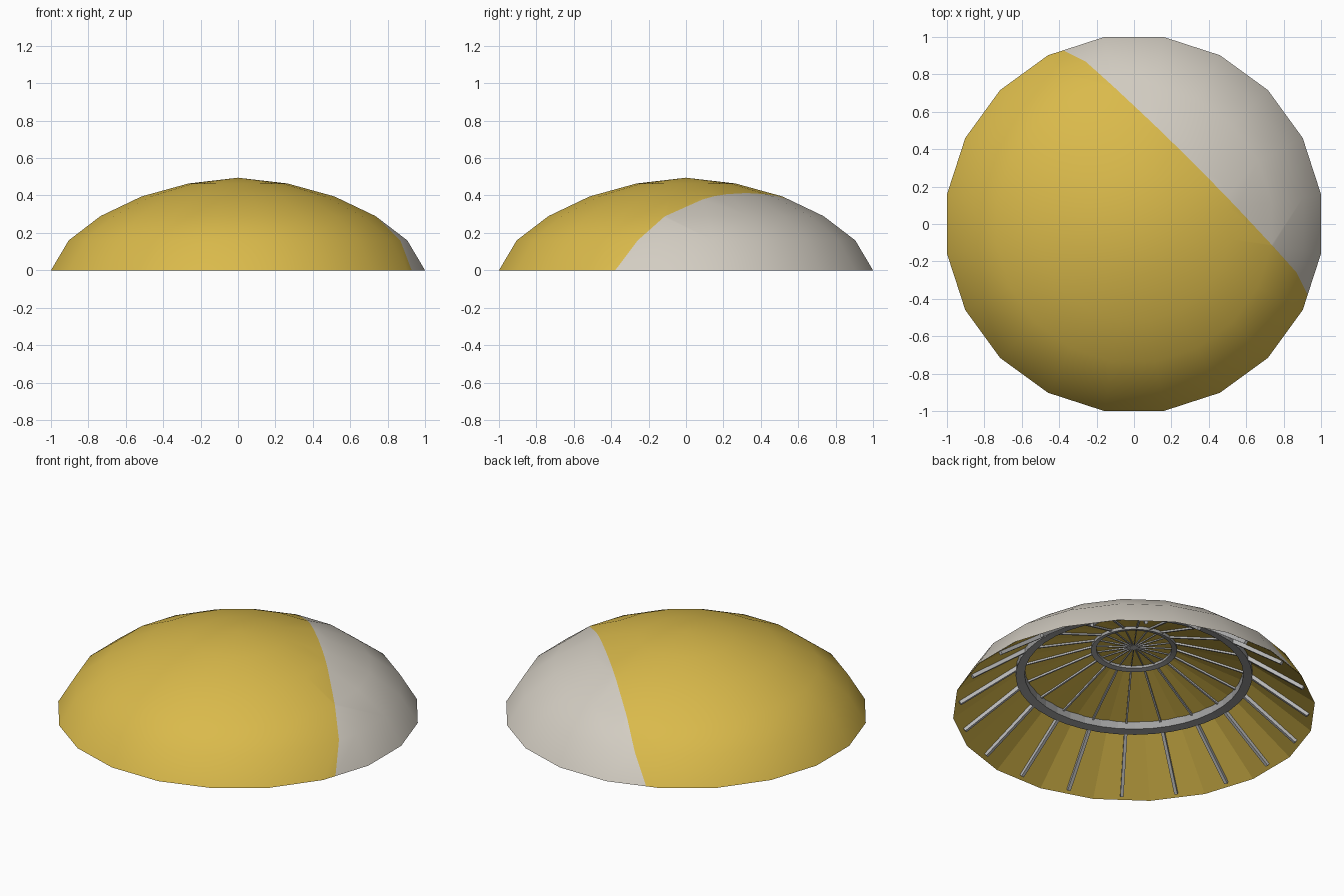
import bpy, bmesh, math
from mathutils import Vector, Matrix

if "Cube" in bpy.data.objects:
    bpy.data.objects.remove(bpy.data.objects["Cube"])

SIDES = 20
C9 = math.cos(math.pi / SIDES)


def material(name, rgb):
    m = bpy.data.materials.new(name)
    m.diffuse_color = (*rgb, 1)
    m.use_nodes = True
    m.node_tree.nodes["Principled BSDF"].inputs["Base Color"].default_value = m.diffuse_color
    return m


yellow = material("golden yellow", (0.70, 0.49, 0.07))
white = material("warm pale grey", (0.65, 0.61, 0.54))
steel = material("steel grey", (0.48, 0.48, 0.48))
ring_grey = material("ring grey", (0.36, 0.36, 0.36))


def finish(bm, name, mats, angle):
    me = bpy.data.meshes.new(name)
    bm.to_mesh(me)
    bm.free()
    ob = bpy.data.objects.new(name, me)
    bpy.context.collection.objects.link(ob)
    for m in mats:
        me.materials.append(m)
    if angle:
        bpy.context.view_layer.objects.active = ob
        ob.select_set(True)
        bpy.ops.object.shade_smooth_by_angle(angle=math.radians(angle))
        ob.select_set(False)
    return ob


def lathe(bm, prof, sides, closed=False):
    rings = []
    for r, z in prof:
        n = 1 if r == 0 else sides
        rings.append([bm.verts.new((r * math.cos((k + .5) * math.tau / sides),
                                    r * math.sin((k + .5) * math.tau / sides), z))
                      for k in range(n)])
    pairs = list(zip(rings, rings[1:])) + ([(rings[-1], rings[0])] if closed else [])
    for a, b in pairs:
        for k in range(sides):
            j = (k + 1) % sides
            if len(b) == 1:
                bm.faces.new((a[k], a[j], b[0]))
            else:
                bm.faces.new((a[k], a[j], b[j], b[k]))


# Dome canopy: a 20-sided shell
profile = [(1, 0), (.905, .16), (.735, .29), (.515, .395), (.265, .464), (0, .495)]
bm = bmesh.new()
lathe(bm, [(x / C9, z) for x, z in profile], SIDES)

# Cut the slanted colour border band by band: x + y = border(z)
border = [.55, .61, .625, .64, .65, .66]
for i in range(5):
    z0, z1 = profile[i][1], profile[i + 1][1]
    slope = (border[i + 1] - border[i]) / (z1 - z0)
    no = Vector((1, 1, -slope)).normalized()
    co = Vector((border[i], 0, z0))
    faces = [f for f in bm.faces if z0 < f.calc_center_median().z < z1]
    geom = set(faces)
    for f in faces:
        geom.update(f.edges)
        geom.update(f.verts)
    bmesh.ops.bisect_plane(bm, geom=list(geom), plane_co=co, plane_no=no, dist=1e-5)
    for f in bm.faces:
        c = f.calc_center_median()
        if z0 < c.z < z1:
            f.material_index = 1 if (c - co).dot(no) > 0 else 0
finish(bm, "dome_canopy", [yellow, white], 60)

# Inner lining: flat panels from the rim to the large ring, small ring and hub
bm = bmesh.new()
lathe(bm, [(r / C9, z) for r, z in [(.998, .001), (.65, .262), (.225, .408), (0, .412)]], SIDES)
bmesh.ops.reverse_faces(bm, faces=bm.faces)
finish(bm, "inner_lining", [yellow], 0)


# Support rings under the lining
def ring(name, r_in, r_out, z0, z1):
    bm = bmesh.new()
    lathe(bm, [(r_in, z0), (r_out, z0 - .008), (r_out, z1), (r_in, z1)], 40, True)
    bmesh.ops.recalc_face_normals(bm, faces=bm.faces)
    finish(bm, name, [ring_grey], 0)


ring("large_ring", .61, .66, .232, .28)
ring("small_ring", .21, .24, .393, .412)


# Radial struts, one at the middle of every dome side
def struts(name, start, end, width, height):
    bm = bmesh.new()
    a, b = Vector((start[0], 0, start[1])), Vector((end[0], 0, end[1]))
    d = b - a
    tilt = Matrix.Rotation(math.atan2(-d.z, d.x), 4, 'Y')
    size = Matrix.Diagonal((d.length, width, height, 1))
    for k in range(SIDES):
        turn = Matrix.Rotation(k * math.tau / SIDES, 4, 'Z')
        bmesh.ops.create_cube(bm, size=1,
                              matrix=turn @ Matrix.Translation((a + b) / 2) @ tilt @ size)
    finish(bm, name, [steel], 0)


struts("outer_struts", (.63, .267), (.975, .012), .018, .03)
struts("middle_struts", (.22, .408), (.63, .267), .010, .018)
struts("inner_struts", (.0, .41), (.22, .408), .006, .012)
